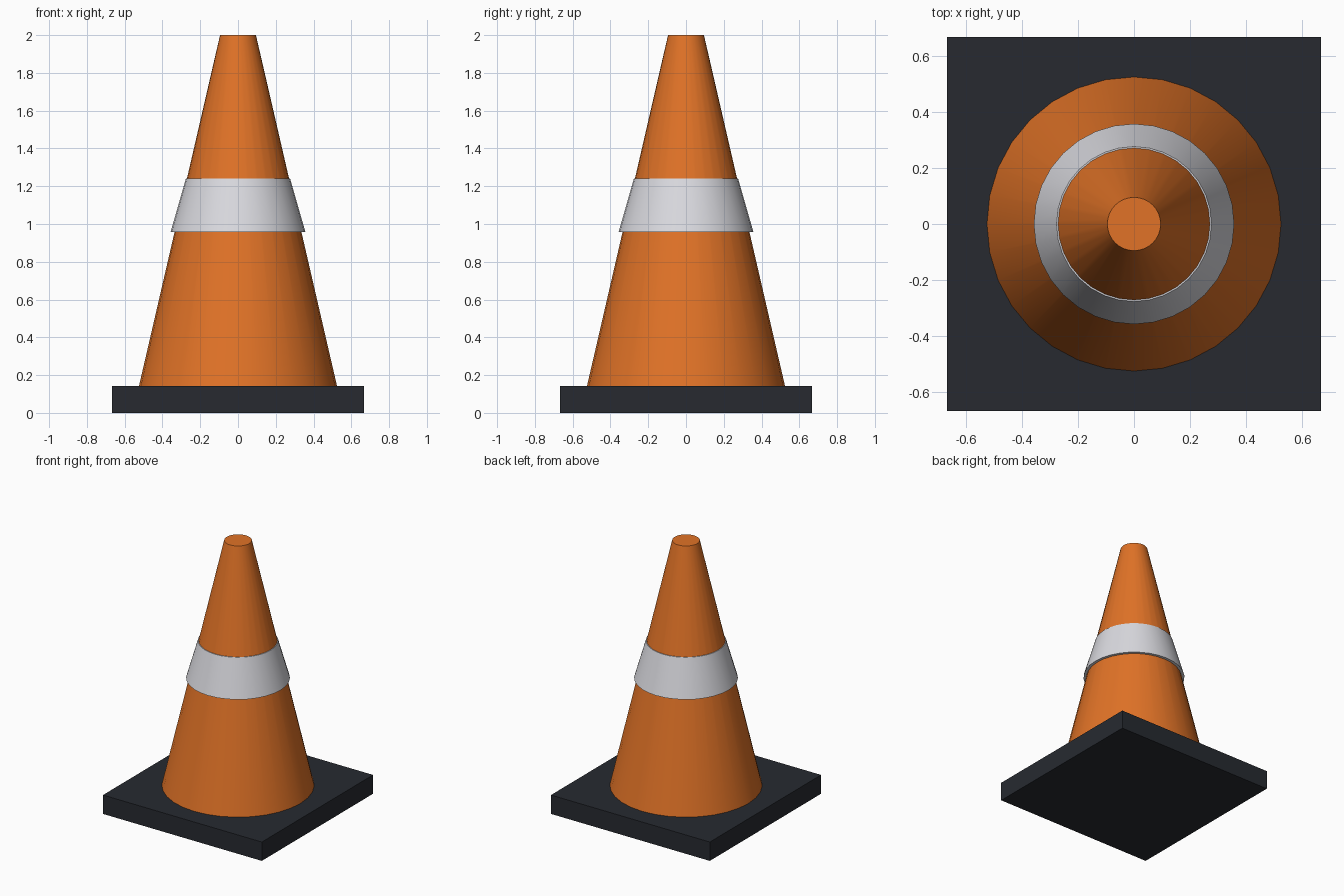
import bpy
import math

if "Cube" in bpy.data.objects:
    bpy.data.objects.remove(bpy.data.objects["Cube"])


def material(name, color):
    m = bpy.data.materials.new(name)
    m.diffuse_color = (*color, 1)
    m.use_nodes = True
    m.node_tree.nodes["Principled BSDF"].inputs["Base Color"].default_value = m.diffuse_color
    return m


def frustum(name, r_bottom, r_top, z_bottom, z_top, mat):
    bpy.ops.mesh.primitive_cone_add(
        vertices=32, radius1=r_bottom, radius2=r_top,
        depth=z_top - z_bottom, location=(0, 0, (z_bottom + z_top) / 2))
    ob = bpy.context.object
    ob.name = name
    ob.data.materials.append(mat)
    bpy.ops.object.shade_smooth_by_angle(angle=math.radians(30))
    return ob


orange = material("orange_plastic", (0.75, 0.17, 0.02))
white = material("reflective_white", (0.7, 0.7, 0.74))
black = material("black_rubber", (0.02, 0.023, 0.03))

# Square foot
bpy.ops.mesh.primitive_cube_add(size=1, location=(0, 0, 0.0715))
base = bpy.context.object
base.name = "base_plate"
base.scale = (1.333, 1.333, 0.143)
bpy.ops.object.transform_apply(location=False, rotation=False, scale=True)
base.data.materials.append(black)

# Tapered body
frustum("cone_body", 0.524, 0.095, 0.143, 2.0, orange)

# Reflective collar
frustum("reflective_band", 0.357, 0.276, 0.957, 1.24, white)
